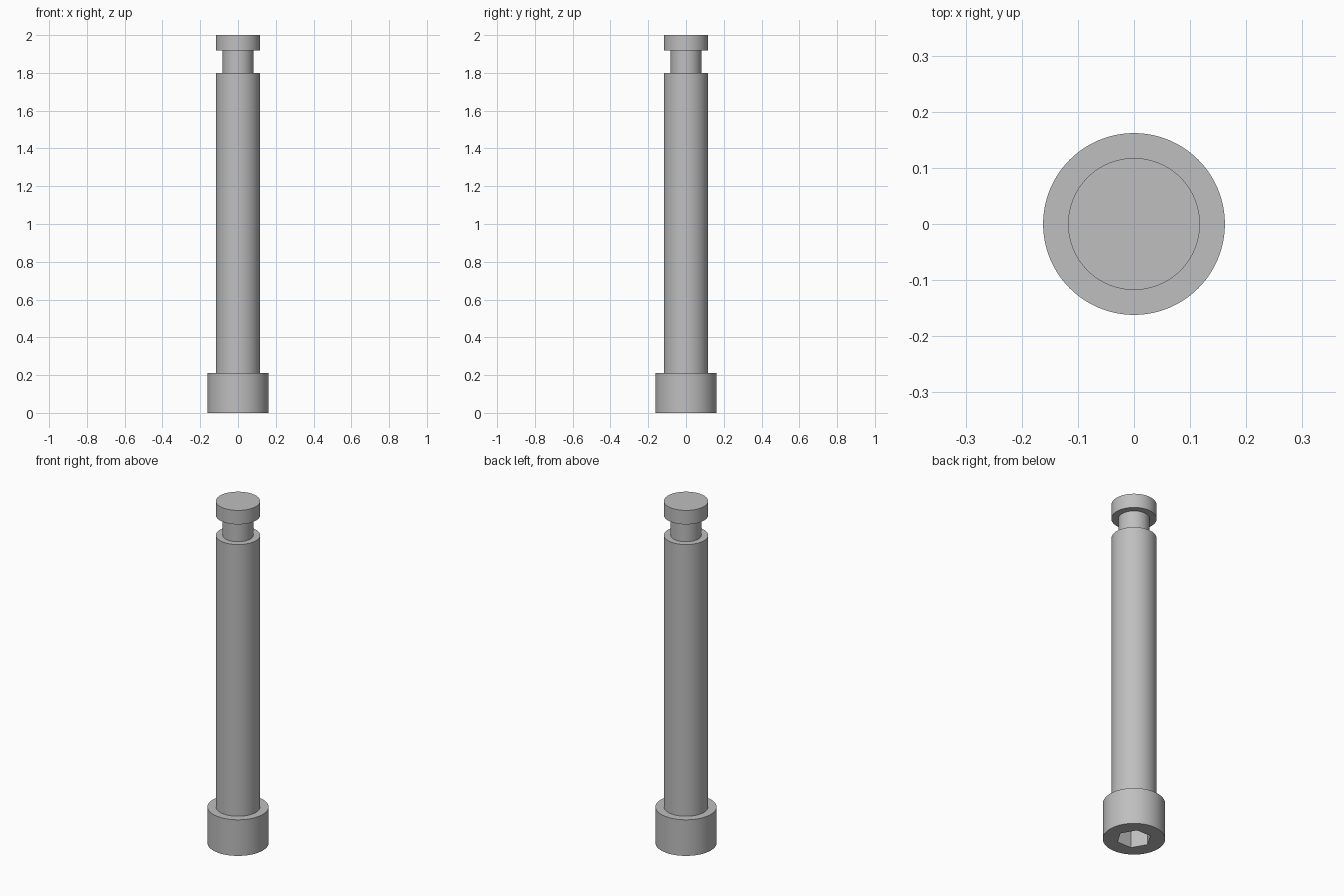
import bpy, bmesh, math

cube = bpy.data.objects.get("Cube")
if cube:
    bpy.data.objects.remove(cube, do_unlink=True)

SIDES = 96
HEAD_R, SHANK_R, NECK_R = 0.162, 0.1175, 0.081
SOCKET_R, SOCKET_DEPTH = 0.091, 0.12

steel = bpy.data.materials.new("grey steel")
steel.use_nodes = True
colour = (0.52, 0.52, 0.52, 1)
steel.diffuse_color = colour
steel.node_tree.nodes["Principled BSDF"].inputs["Base Color"].default_value = colour


def ring(bm, radius, z, sides=SIDES):
    return [bm.verts.new((radius * math.cos(2 * math.pi * i / sides),
                          radius * math.sin(2 * math.pi * i / sides), z))
            for i in range(sides)]


def bridge(bm, low, high):
    n = len(low)
    for i in range(n):
        j = (i + 1) % n
        bm.faces.new((low[i], low[j], high[j], high[i]))


bm = bmesh.new()

# Turned outside: head, shank, neck groove and end collar
profile = [(HEAD_R, 0), (HEAD_R, 0.211), (SHANK_R, 0.211), (SHANK_R, 1.8),
           (NECK_R, 1.8), (NECK_R, 1.918), (SHANK_R, 1.918), (SHANK_R, 2)]
rings = [ring(bm, r, z) for r, z in profile]
for low, high in zip(rings, rings[1:]):
    bridge(bm, low, high)
bm.faces.new(rings[-1])

# Hexagonal socket sunk into the underside of the head
mouth = ring(bm, SOCKET_R, 0, 6)
floor = ring(bm, SOCKET_R, SOCKET_DEPTH, 6)
bridge(bm, mouth, floor)
bm.faces.new(floor)

# Underside: fan from each socket corner to its share of the rim
share = SIDES // 6
for k in range(6):
    corner, following = mouth[k], mouth[(k + 1) % 6]
    for i in range(share):
        a = rings[0][k * share + i]
        b = rings[0][(k * share + i + 1) % SIDES]
        bm.faces.new((corner if i < share // 2 else following, a, b))
    bm.faces.new((corner, following, rings[0][k * share + share // 2]))

bmesh.ops.recalc_face_normals(bm, faces=bm.faces)
mesh = bpy.data.meshes.new("socket_pin")
bm.to_mesh(mesh)
bm.free()
mesh.materials.append(steel)

pin = bpy.data.objects.new("socket_pin", mesh)
bpy.context.collection.objects.link(pin)
bpy.context.view_layer.objects.active = pin
pin.select_set(True)
bpy.ops.object.shade_smooth_by_angle(angle=math.radians(30))
